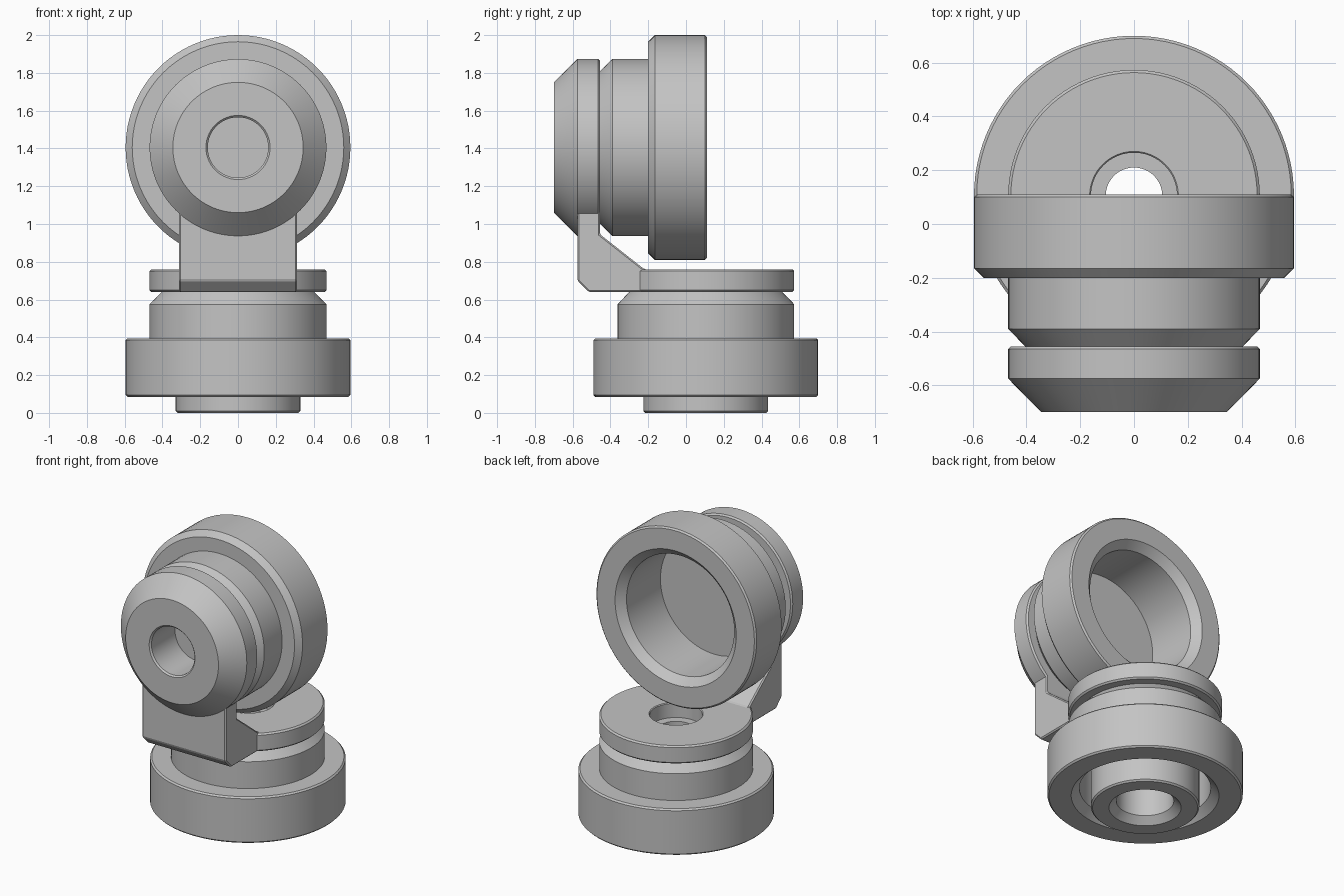
import bpy, bmesh, math
from mathutils import Matrix, Vector

if "Cube" in bpy.data.objects:
    bpy.data.objects.remove(bpy.data.objects["Cube"], do_unlink=True)

GREY = (0.55, 0.55, 0.55, 1)
mat = bpy.data.materials.new("plain grey")
mat.use_nodes = True
mat.diffuse_color = GREY
mat.node_tree.nodes["Principled BSDF"].inputs["Base Color"].default_value = GREY


def finish(name, bm):
    bmesh.ops.recalc_face_normals(bm, faces=bm.faces[:])
    mesh = bpy.data.meshes.new(name)
    bm.to_mesh(mesh)
    bm.free()
    mesh.materials.append(mat)
    obj = bpy.data.objects.new(name, mesh)
    bpy.context.collection.objects.link(obj)
    bpy.ops.object.select_all(action='DESELECT')
    bpy.context.view_layer.objects.active = obj
    obj.select_set(True)
    return obj


def lathe(name, profile, matrix, closed):
    """Spin (radius, height) points about z, then place the result."""
    bm = bmesh.new()
    verts = [bm.verts.new((r, 0, h)) for r, h in profile]
    edges = [bm.edges.new(pair) for pair in zip(verts, verts[1:])]
    if closed:
        edges.append(bm.edges.new((verts[-1], verts[0])))
    bmesh.ops.spin(bm, geom=verts + edges, cent=(0, 0, 0), axis=(0, 0, 1),
                   angle=2 * math.pi, steps=96, use_merge=True)
    bmesh.ops.remove_doubles(bm, verts=bm.verts[:], dist=1e-5)
    bmesh.ops.transform(bm, matrix=matrix, verts=bm.verts[:])
    finish(name, bm)
    bpy.ops.object.shade_smooth_by_angle(angle=math.radians(25))


B = 0.01  # small edge break

# Base: stub with stepped bore, hollow flange, neck, groove and top ring
base = [
    (0.22, 0), (0.33 - B, 0), (0.33, B), (0.33, 0.42),
    (0.40, 0.42), (0.40, 0.135), (0.45, 0.085),
    (0.595 - B, 0.085), (0.595, 0.085 + B), (0.595, 0.395 - B), (0.595 - B, 0.395),
    (0.468, 0.395), (0.468, 0.575), (0.405, 0.64),
    (0.468 - B, 0.64), (0.468, 0.64 + B), (0.468, 0.76 - B), (0.468 - B, 0.76),
    (0.165, 0.76), (0.16, 0.755), (0.16, 0.66),
    (0.105, 0.66), (0.105, 0.34), (0.175, 0.34), (0.175, 0.045),
]
lathe("base_body", base, Matrix.Translation((0, 0.105, 0)), True)

# Upper housing: blind front hole, nose, groove, neck and deep rear cup
cup = [
    (0, -0.44), (0.16, -0.44), (0.16, -0.69), (0.17, -0.70),
    (0.345, -0.70), (0.468, -0.575), (0.468, -0.455 - B), (0.468 - B, -0.455),
    (0.405, -0.455), (0.468, -0.39), (0.468, -0.20),
    (0.56, -0.20), (0.595, -0.165), (0.595, 0.11 - B), (0.595 - B, 0.11),
    (0.45, 0.11), (0.40, 0.06), (0.40, -0.30), (0, -0.30),
]
lay_back = Matrix.Translation((0, 0, 1.405)) @ Matrix.Rotation(-math.pi / 2, 4, 'X')
lathe("upper_housing", cup, lay_back, False)

# Bent bracket joining the base ring to the nose ring
side = [
    (-0.575, 1.2), (-0.575, 0.70), (-0.515, 0.64), (-0.15, 0.64),
    (-0.15, 0.76), (-0.22, 0.76), (-0.455, 0.945), (-0.455, 1.2),
]
bm = bmesh.new()
face = bm.faces.new([bm.verts.new((-0.312, y, z)) for y, z in side])
ext = bmesh.ops.extrude_face_region(bm, geom=[face])
moved = [g for g in ext["geom"] if isinstance(g, bmesh.types.BMVert)]
bmesh.ops.translate(bm, verts=moved, vec=Vector((0.624, 0, 0)))
bracket = finish("bracket", bm)
bevel = bracket.modifiers.new("edge_break", 'BEVEL')
bevel.width = 0.008
bevel.segments = 1
